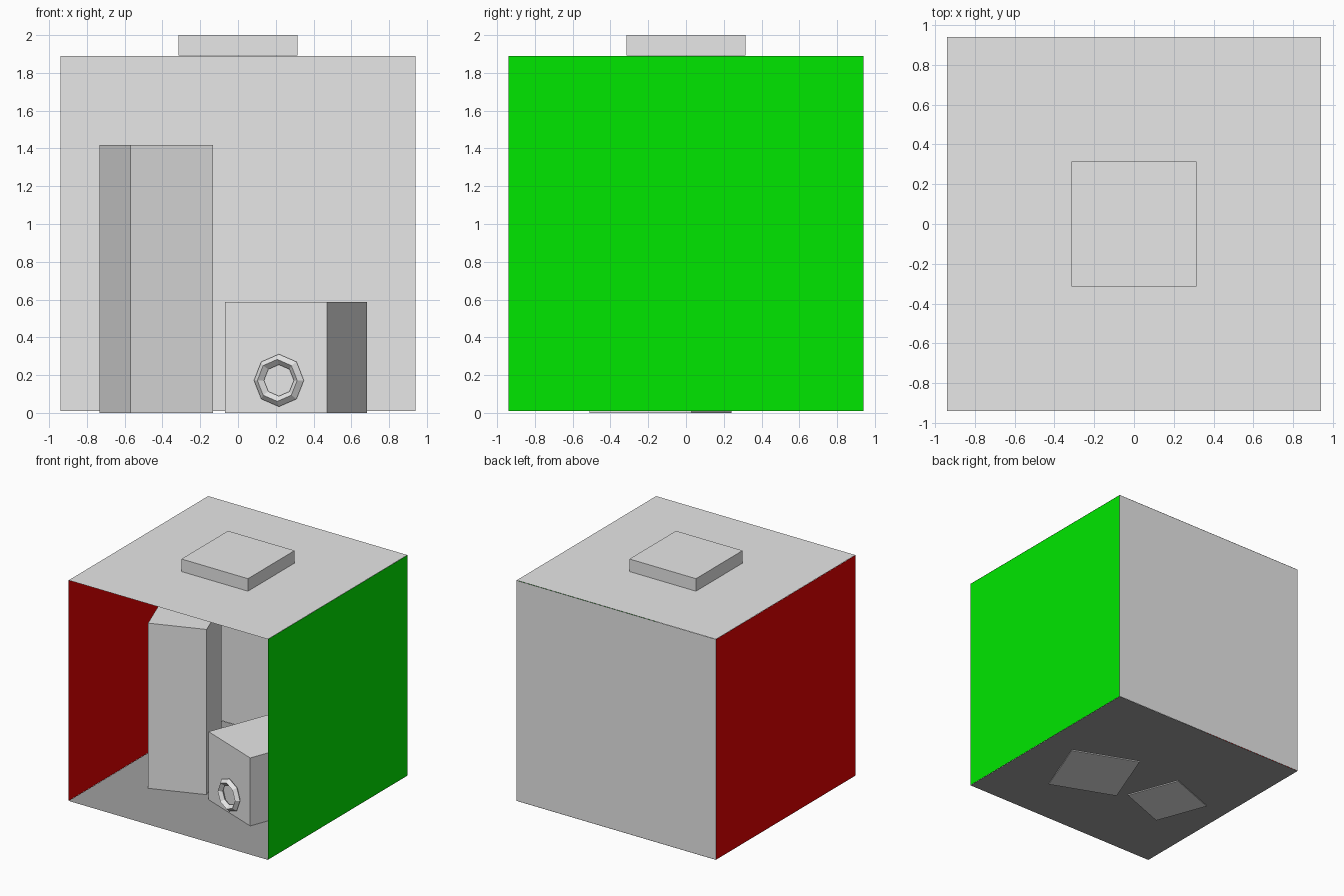
import bpy, math
from mathutils import Vector

if "Cube" in bpy.data.objects:
    bpy.data.objects.remove(bpy.data.objects["Cube"])


def material(name, rgb):
    m = bpy.data.materials.new(name)
    m.diffuse_color = (*rgb, 1)
    m.use_nodes = True
    m.node_tree.nodes["Principled BSDF"].inputs["Base Color"].default_value = m.diffuse_color
    return m


WHITE = material("white", (0.8, 0.8, 0.8))
GREY = material("floor grey", (0.35, 0.35, 0.35))
RED = material("red", (0.8, 0.0, 0.0))
GREEN = material("green", (0.0, 0.8, 0.0))

HALF, FLOOR, TOP = 0.94, 0.008, 1.89
MID = (FLOOR + TOP) / 2


def finish(name, mat):
    ob = bpy.context.object
    ob.name = name
    ob.data.materials.append(mat)
    return ob


def panel(name, loc, rot, mat, size=(2 * HALF, 2 * HALF)):
    bpy.ops.mesh.primitive_plane_add(size=1, location=loc, rotation=rot)
    ob = finish(name, mat)
    ob.scale = (size[0], size[1], 1)
    return ob


def block(name, center, width, z0, z1, angle=0):
    bpy.ops.mesh.primitive_cube_add(
        size=1, location=(*center, (z0 + z1) / 2), rotation=(0, 0, angle))
    ob = finish(name, WHITE)
    ob.scale = (width, width, z1 - z0)
    return ob


# Room shell, open at the front
Q = math.pi / 2
panel("floor", (0, 0, FLOOR), (0, 0, 0), GREY)
panel("ceiling", (0, 0, TOP), (0, 0, 0), WHITE)
panel("back_wall", (0, HALF, MID), (Q, 0, 0), WHITE)
panel("left_wall", (-HALF, 0, MID), (0, Q, 0), RED)
panel("right_wall", (HALF, 0, MID), (0, Q, 0), GREEN)

# Ceiling lamp housing
block("lamp_housing", (0, 0), 0.628, TOP + 0.003, 2.0)

# Two turned blocks, slightly sunk through the floor
TALL_ANGLE = math.atan2(0.165, 0.44)
SHORT_ANGLE = -math.atan2(0.21, 0.54)
block("tall_block", (-0.433, -0.0975), 0.468, 0, 1.417, TALL_ANGLE)
block("short_block", (0.307, -0.135), 0.579, 0, 0.588, SHORT_ANGLE)

# Flat plate on the front of the tall block
n = Vector((math.sin(TALL_ANGLE), -math.cos(TALL_ANGLE), 0))
face = Vector((-0.355, -0.3183, 0.18))
panel("tall_block_plate", face + n * 0.005, (Q, 0, TALL_ANGLE), WHITE,
      (0.37 / math.cos(TALL_ANGLE), 0.265))

# Eight-sided ring on the front of the short block
n = Vector((math.sin(SHORT_ANGLE), -math.cos(SHORT_ANGLE), 0))
face = Vector((0.222, -0.4136, 0.172))
bpy.ops.mesh.primitive_torus_add(
    location=face + n * 0.015, rotation=(Q, 0, SHORT_ANGLE * 0.85),
    major_segments=8, minor_segments=4,
    major_radius=0.111, minor_radius=0.028)
finish("ring", WHITE)
